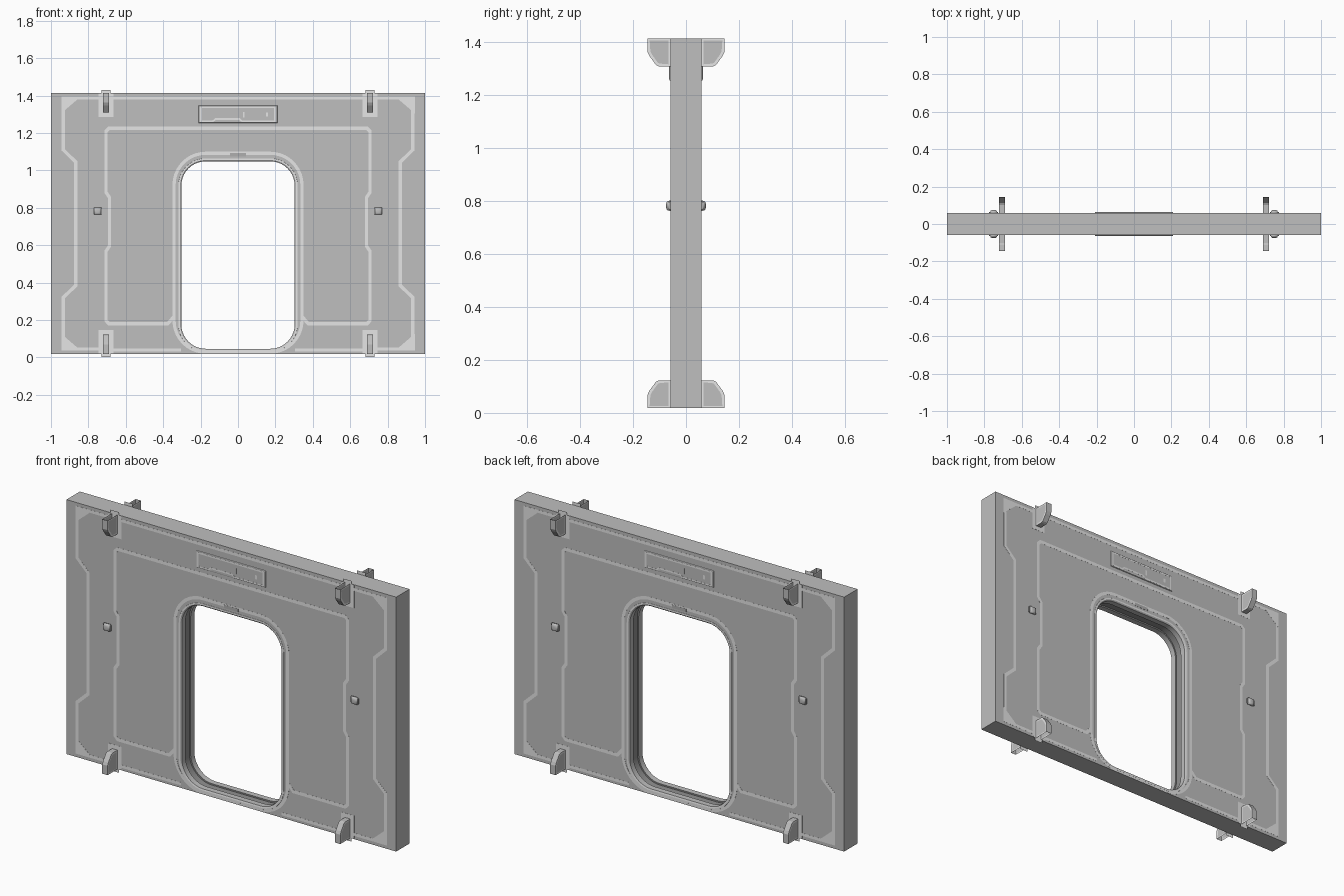
import bpy, bmesh, math
from mathutils import Vector

if "Cube" in bpy.data.objects:
    bpy.data.objects.remove(bpy.data.objects["Cube"])

def material(name, v):
    m = bpy.data.materials.new(name)
    m.diffuse_color = (v, v, v, 1)
    m.use_nodes = True
    m.node_tree.nodes["Principled BSDF"].inputs["Base Color"].default_value = m.diffuse_color
    return m

GREY = material("panel grey", 0.52)
LIGHT = material("light trim grey", 0.79)
MID = material("fitting grey", 0.43)
DARK = material("dark groove grey", 0.28)
FACE = 0.058            # half thickness of the wall
Z0, Z1 = 0.018, 1.413   # wall bottom and top
ZSUM = Z0 + Z1
THIN = 0.0005           # painted trim thickness

def finish(name, bm, mats, both=True):
    """Make the object on the front and, if wanted, a turned copy on the back."""
    bmesh.ops.recalc_face_normals(bm, faces=bm.faces[:])
    me = bpy.data.meshes.new(name)
    bm.to_mesh(me)
    bm.free()
    for m in mats:
        me.materials.append(m)
    ob = bpy.data.objects.new(name, me)
    bpy.context.collection.objects.link(ob)
    if both:
        back = bpy.data.objects.new(name + "_back", me)
        back.rotation_euler.z = math.pi
        bpy.context.collection.objects.link(back)
    return ob

def prism(bm, pts, y0, y1):
    a = [bm.verts.new((x, y0, z)) for x, z in pts]
    b = [bm.verts.new((x, y1, z)) for x, z in pts]
    bm.faces.new(a)
    bm.faces.new(b[::-1])
    n = len(pts)
    for i in range(n):
        bm.faces.new((a[i], b[i], b[(i + 1) % n], a[(i + 1) % n]))

def plate(name, shapes, depth, mat, base=FACE, both=True):
    bm = bmesh.new()
    for pts in shapes:
        prism(bm, pts, -base - depth, -base)
    return finish(name, bm, [mat], both)

def rect(cx, cz, w, h):
    return [(cx - w/2, cz - h/2), (cx + w/2, cz - h/2), (cx + w/2, cz + h/2), (cx - w/2, cz + h/2)]

def ribbon(pts, w, closed=False):
    """Quads with mitred joints along a path."""
    p = [Vector(q) for q in pts]
    n = len(p)
    sides = []
    for i in range(n):
        prev = p[i - 1] if closed or i > 0 else None
        nxt = p[(i + 1) % n] if closed or i < n - 1 else None
        d1 = (p[i] - prev).normalized() if prev is not None else (nxt - p[i]).normalized()
        d2 = (nxt - p[i]).normalized() if nxt is not None else d1
        n1, n2 = Vector((-d1.y, d1.x)), Vector((-d2.y, d2.x))
        m = (n1 + n2).normalized()
        m *= w / 2 / max(m.dot(n1), 0.4)
        sides.append((p[i] + m, p[i] - m))
    return [[sides[i][0], sides[i][1], sides[(i + 1) % n][1], sides[(i + 1) % n][0]]
            for i in range(n if closed else n - 1)]

def round_rect(hx, z0, z1, r, n=10):
    out = []
    for cx, cz, a0 in ((hx - r, z0 + r, -90), (hx - r, z1 - r, 0), (r - hx, z1 - r, 90), (r - hx, z0 + r, 180)):
        for i in range(n + 1):
            a = math.radians(a0 + 90 * i / n)
            out.append((cx + r * math.cos(a), cz + r * math.sin(a)))
    return out

def doorway(g):
    return round_rect(0.303 + g, 0.046 - g, 1.048 + g, 0.13 + g)

def mirrored(shapes, in_x=True):
    return shapes + [[(-x, z) if in_x else (x, ZSUM - z) for x, z in s] for s in shapes]

# Wall slab with a rounded doorway
bm = bmesh.new()
edges = []
for loop in (rect(0, ZSUM / 2, 2, Z1 - Z0), doorway(0.012)):
    vs = [bm.verts.new((x, -FACE, z)) for x, z in loop]
    edges += [bm.edges.new((vs[i - 1], vs[i])) for i in range(len(vs))]
bmesh.ops.triangle_fill(bm, use_beauty=True, use_dissolve=False, edges=edges)
ext = bmesh.ops.extrude_face_region(bm, geom=bm.faces[:])
bmesh.ops.translate(bm, vec=(0, 2 * FACE, 0), verts=[e for e in ext["geom"] if isinstance(e, bmesh.types.BMVert)])
finish("wall_panel", bm, [GREY], False)

# Door lining: light lip, plain jamb and a darker groove in the middle
section = [(-FACE, 0.016), (-0.0588, 0.0155), (-0.0588, 0.007), (-0.054, 0), (-0.022, 0), (-0.022, 0.008)]
section += [(-y, g) for y, g in reversed(section)]
bm = bmesh.new()
rings = [[bm.verts.new((x, y, z)) for x, z in doorway(g)] for y, g in section]
for k in range(len(rings) - 1):
    a, b = rings[k], rings[k + 1]
    for i in range(len(a)):
        f = bm.faces.new((a[i - 1], a[i], b[i], b[i - 1]))
        f.material_index = 2 if k in (4, 5, 6) else (1 if k in (0, 1, 9, 10) else 0)
lining = finish("door_lining", bm, [GREY, LIGHT, DARK], False)
bpy.context.view_layer.objects.active = lining
lining.select_set(True)
bpy.ops.object.shade_smooth_by_angle(angle=math.radians(30))

# Light trim lines laid on both wall faces
plate("door_ring_trim", ribbon(round_rect(0.342, 0.028, 1.091, 0.169), 0.017, True), THIN, LIGHT)
left = [(-0.345, 0.215), (-0.375, 0.18), (-0.69, 0.18), (-0.706, 0.197), (-0.706, 0.567), (-0.687, 0.595),
        (-0.687, 0.855), (-0.706, 0.883), (-0.706, 1.208), (-0.69, 1.224)]
plate("inner_frame_trim", ribbon(left + [(-x, z) for x, z in reversed(left)], 0.018), THIN, LIGHT)
side = [(-0.935, 0.11), (-0.935, 0.32), (-0.868, 0.383), (-0.868, 1.045), (-0.935, 1.11), (-0.935, 1.32)]
plate("side_trim", mirrored(ribbon(side, 0.018)), THIN, LIGHT)
corner = [(-0.945, 1.395), (-0.945, 1.305), (-0.86, 1.378), (-0.86, 1.395)]
plate("corner_trim", mirrored(mirrored([corner], False)), THIN * 1.3, LIGHT)
plate("edge_trim", mirrored(mirrored([rect(-0.80, 1.387, 0.13, 0.016)], False))
      + [rect(0, 1.387, 1.34, 0.016)] + mirrored([rect(-0.49, 0.040, 0.37, 0.016)]), THIN, LIGHT)
plate("door_top_marker", [rect(0, 1.084, 0.085, 0.018)], THIN * 2, MID)

# Light pads and thin tabs behind the clips
CX = 0.706
plate("clip_pad", mirrored(mirrored([rect(-CX, 1.347, 0.08, 0.125)], False)), THIN * 1.6, LIGHT)
bm = bmesh.new()
for cx in (-CX, CX):
    for cz in (1.365, ZSUM - 1.365):
        bm.faces.new([bm.verts.new((x, -FACE - 0.0012, z)) for x, z in rect(cx, cz, 0.05, 0.13)])
finish("clip_tab", bm, [LIGHT])

# Clips: hollow cups, open towards the wall edge
cup = [(-0.145, Z1), (-0.145, 1.362), (-0.138, 1.347), (-0.113, 1.313), (-0.102, 1.308), (-FACE, 1.308), (-FACE, Z1)]
bm = bmesh.new()
for cx in (-CX, CX):
    for low in (False, True):
        pts = [(y, ZSUM - z if low else z) for y, z in cup]
        a = [bm.verts.new((cx - 0.016, y, z)) for y, z in pts]
        b = [bm.verts.new((cx + 0.016, y, z)) for y, z in pts]
        bm.faces.new(a)
        bm.faces.new(b[::-1])
        for i in range(len(pts) - 1):
            bm.faces.new((a[i], b[i], b[i + 1], a[i + 1]))
bmesh.ops.recalc_face_normals(bm, faces=bm.faces[:])
cheeks = [f for f in bm.faces if len(f.verts) == 7]
for f in bmesh.ops.inset_individual(bm, faces=cheeks, thickness=0.011)["faces"]:
    f.material_index = 1
finish("clips", bm, [GREY, LIGHT])

# Small side latches: base plate and rounded knob
plate("latch_base", mirrored([rect(-0.75, 0.782, 0.048, 0.030)]), 0.006, MID)
bm = bmesh.new()
for cx in (-0.75, 0.75):
    prism(bm, rect(cx, 0.782, 0.038, 0.038), -0.075, -FACE)
bmesh.ops.bevel(bm, geom=[e for e in bm.edges if all(v.co.y < -0.07 for v in e.verts)],
                offset=0.012, segments=4, profile=0.5, affect='EDGES')
knob = finish("latch_knob", bm, [GREY])
for p in knob.data.polygons:
    p.use_smooth = True

# Sign plate above the door, with light sloped rim, outline and small marks
bm = bmesh.new()
prism(bm, rect(0, 1.300, 0.42, 0.092), -0.064, -FACE)
bmesh.ops.bevel(bm, geom=[e for e in bm.edges if all(v.co.y < -0.06 for v in e.verts)],
                offset=0.0055, segments=2, profile=0.5, affect='EDGES')
for f in bm.faces:
    f.material_index = 0 if f.calc_area() > 0.02 else 1
finish("sign_plate", bm, [GREY, LIGHT])
outline = [(-0.198, 1.338), (0.198, 1.338), (0.198, 1.262), (0.022, 1.262), (0.008, 1.274), (-0.12, 1.274),
           (-0.135, 1.262), (-0.198, 1.262)]
plate("sign_outline", ribbon(outline, 0.009, True), THIN, LIGHT, 0.064)
plate("sign_marks", [rect(0.03, 1.298, 0.009, 0.03), rect(0.155, 1.298, 0.012, 0.022)], THIN, LIGHT, 0.064)
